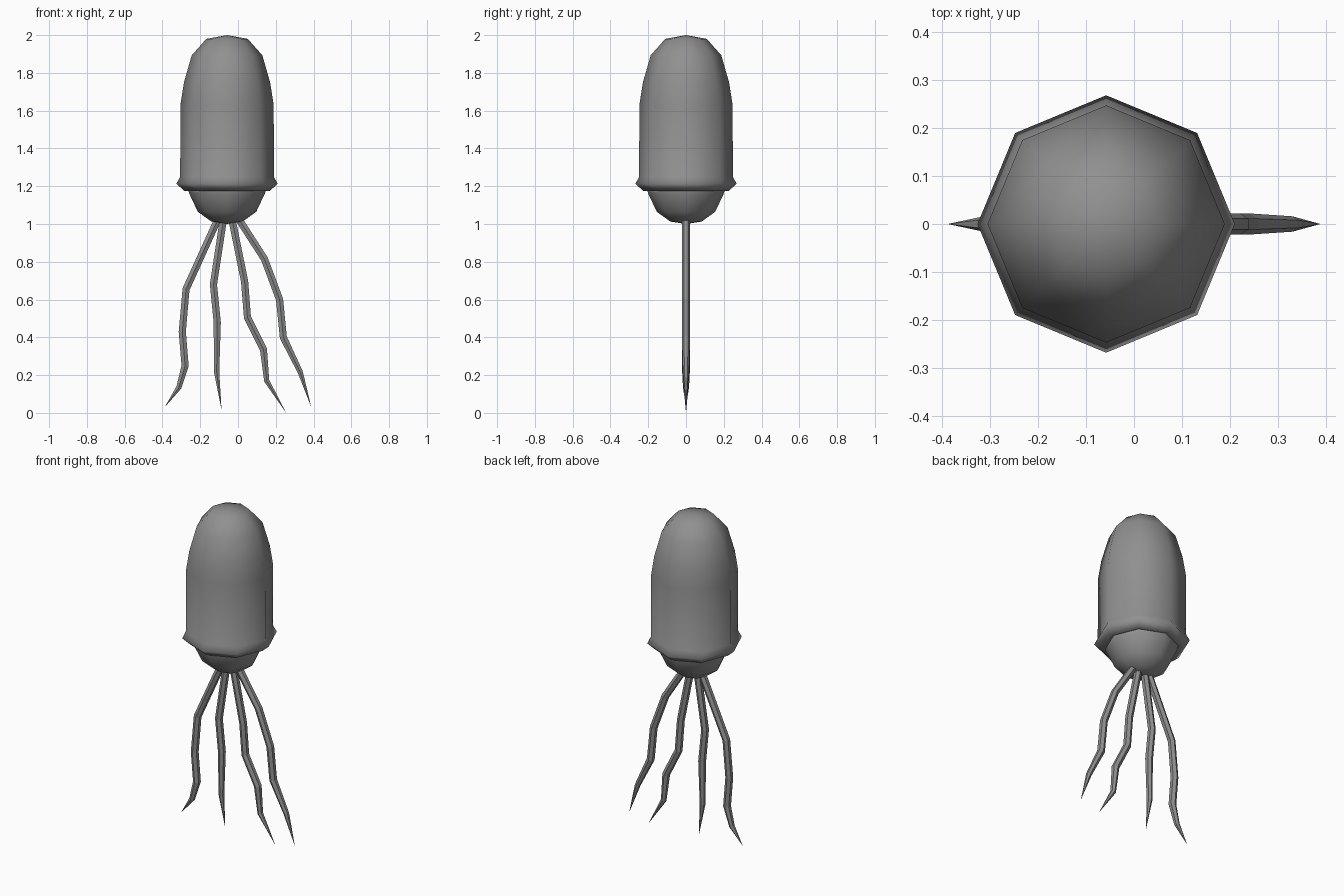
import bpy, bmesh, math
from mathutils import Vector

if "Cube" in bpy.data.objects:
    bpy.data.objects.remove(bpy.data.objects["Cube"])

CX = -0.058   # axis of the body

grey = bpy.data.materials.new("dark_grey")
grey.diffuse_color = (0.28, 0.28, 0.28, 1)
grey.use_nodes = True
grey.node_tree.nodes["Principled BSDF"].inputs["Base Color"].default_value = grey.diffuse_color


def finish(bm, name, smooth):
    bmesh.ops.recalc_face_normals(bm, faces=bm.faces)
    for f in bm.faces:
        f.smooth = smooth
    me = bpy.data.meshes.new(name)
    bm.to_mesh(me)
    bm.free()
    me.materials.append(grey)
    ob = bpy.data.objects.new(name, me)
    bpy.context.collection.objects.link(ob)
    return ob


def skin(bm, rings, sides):
    # bridge consecutive rings of points; a one-point ring is a tip
    rows = [[bm.verts.new(p) for p in r] for r in rings]
    for a, b in zip(rows, rows[1:]):
        for i in range(sides):
            j = (i + 1) % sides
            if len(a) == 1:
                bm.faces.new((a[0], b[i], b[j]))
            elif len(b) == 1:
                bm.faces.new((a[i], a[j], b[0]))
            else:
                bm.faces.new((a[i], a[j], b[j], b[i]))
    for row in (rows[0], rows[-1]):
        if len(row) > 1:
            bm.faces.new(row)


def circle(center, u, v, r, sides):
    if r == 0:
        return [center]
    return [center + r * (u * math.cos(a) + v * math.sin(a))
            for a in (math.tau * i / sides for i in range(sides))]


def lathe(name, profile):
    bm = bmesh.new()
    skin(bm, [circle(Vector((CX, 0, z)), Vector((1, 0, 0)), Vector((0, 1, 0)), r, 8)
              for r, z in profile], 8)
    return finish(bm, name, True)


def tentacle(name, path):
    pts = [Vector((x, 0, z)) for x, z in path]
    n = len(pts)
    rings = []
    for i, p in enumerate(pts):
        t = (pts[min(i + 1, n - 1)] - pts[max(i - 1, 0)]).normalized()
        y = Vector((0, 1, 0))
        r = 0 if i == n - 1 else 0.016 if i == n - 2 else 0.022
        rings.append(circle(p, y, t.cross(y), r, 6))
    bm = bmesh.new()
    skin(bm, rings, 6)
    return finish(bm, name, False)


# mantle with flared rim
lathe("mantle", [(0, 2.0), (0.11, 1.98), (0.187, 1.893), (0.228, 1.75),
                 (0.247, 1.63), (0.248, 1.25), (0.268, 1.213),
                 (0.227, 1.176), (0.19, 1.185)])

# head bulging out below the mantle
lathe("head", [(0.207, 1.2), (0.202, 1.165), (0.155, 1.065), (0.083, 1.013), (0, 1.0)])

# tentacles hanging under the head
paths = [
    [(-0.10, 1.04), (-0.275, 0.655), (-0.295, 0.43), (-0.28, 0.25), (-0.313, 0.135), (-0.388, 0.03)],
    [(-0.075, 1.04), (-0.13, 0.68), (-0.11, 0.48), (-0.113, 0.215), (-0.087, 0.015)],
    [(-0.035, 1.04), (0.035, 0.695), (0.05, 0.505), (0.135, 0.335), (0.152, 0.17), (0.255, 0.0)],
    [(-0.005, 1.04), (0.14, 0.815), (0.22, 0.6), (0.24, 0.4), (0.33, 0.215), (0.388, 0.03)],
]
for i, p in enumerate(paths):
    tentacle(f"tentacle_{i + 1}", p)
